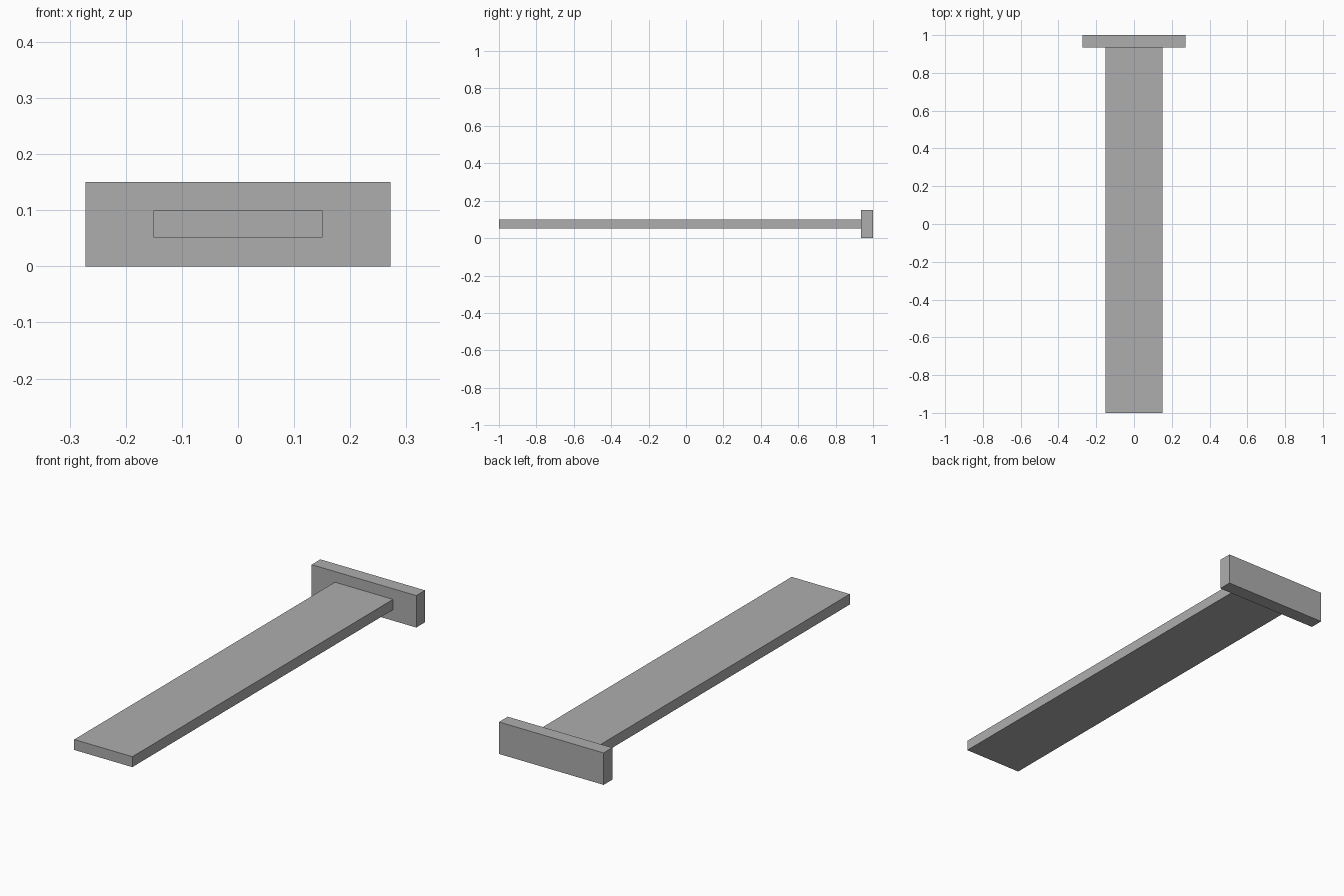
import bpy

cube = bpy.data.objects.get("Cube")
if cube:
    bpy.data.objects.remove(cube, do_unlink=True)

# Single grey material
grey = bpy.data.materials.new("plain grey")
grey.use_nodes = True
colour = (0.42, 0.42, 0.42, 1)
grey.diffuse_color = colour
grey.node_tree.nodes["Principled BSDF"].inputs["Base Color"].default_value = colour


def box(name, half_width, y_range, z_range):
    """Box centred on x = 0 between the given y and z limits."""
    (y0, y1), (z0, z1) = y_range, z_range
    bpy.ops.mesh.primitive_cube_add(size=1, location=(0, (y0 + y1) / 2, (z0 + z1) / 2))
    part = bpy.context.object
    part.name = name
    part.scale = (2 * half_width, y1 - y0, z1 - z0)
    bpy.ops.object.transform_apply(location=False, rotation=False, scale=True)
    part.data.materials.append(grey)
    return part


# Long flat plank, butted against the upright end plate
plate_front = 0.935
box("plank", 0.151, (-1, plate_front), (0.051, 0.1))
box("end_plate", 0.272, (plate_front, 1), (0, 0.15))
